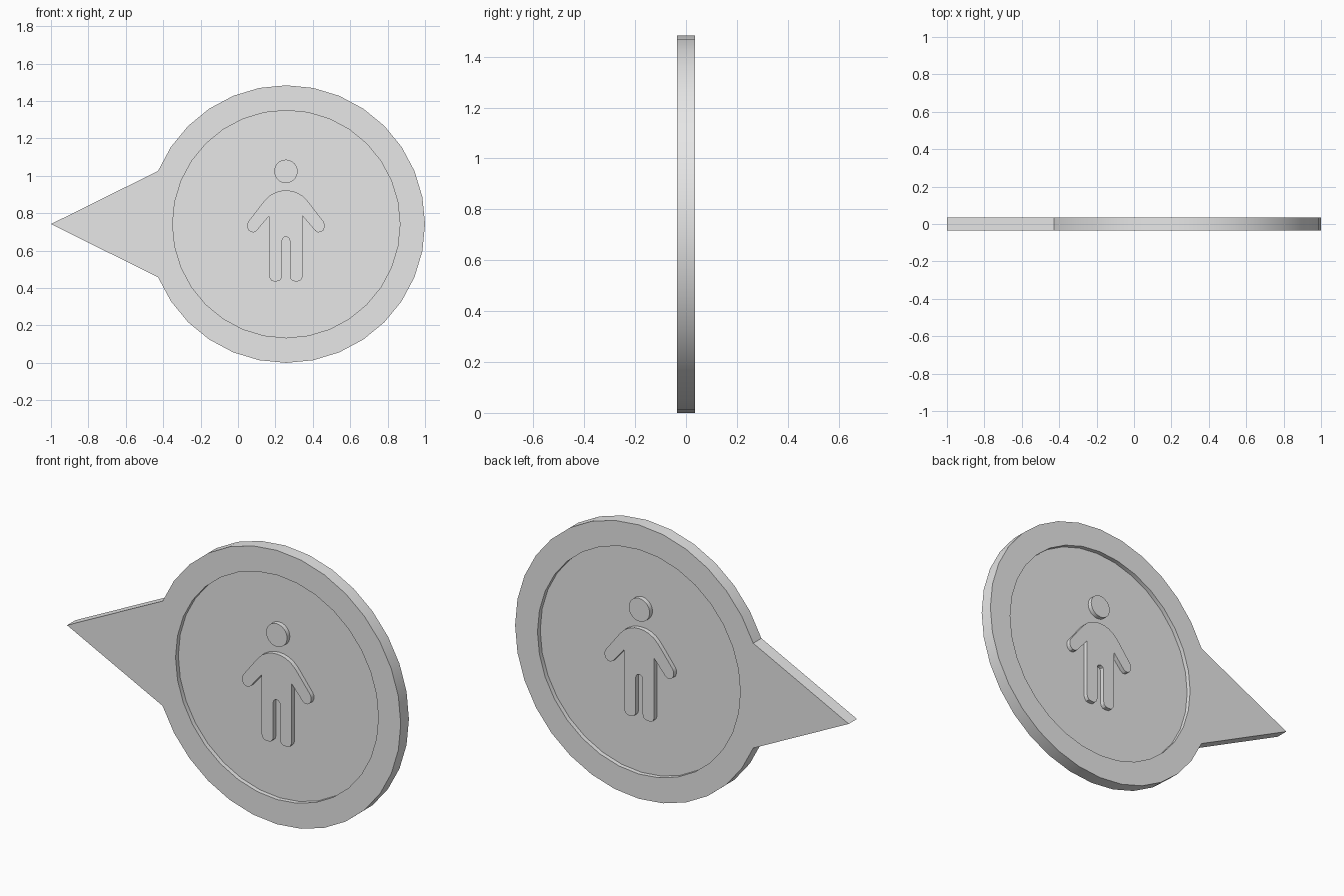
import bpy, bmesh, math

cube = bpy.data.objects.get("Cube")
if cube:
    bpy.data.objects.remove(cube, do_unlink=True)

CX, CZ = 0.258, 0.742      # centre of the round badge
R_OUT, R_IN = 0.742, 0.608
HALF = 0.035               # half thickness of frame and figure
PLATE = 0.011              # half thickness of the recessed plate

grey = bpy.data.materials.new("light_grey")
grey.use_nodes = True
grey.diffuse_color = (0.8, 0.8, 0.8, 1)
grey.node_tree.nodes["Principled BSDF"].inputs["Base Color"].default_value = (0.8, 0.8, 0.8, 1)


def circle(r, n=32, cx=CX, cz=CZ):
    return [(cx + r * math.cos(2 * math.pi * i / n),
             cz + r * math.sin(2 * math.pi * i / n)) for i in range(n)]


def finish(name, bm):
    bmesh.ops.recalc_face_normals(bm, faces=bm.faces[:])
    mesh = bpy.data.meshes.new(name)
    bm.to_mesh(mesh)
    bm.free()
    mesh.materials.append(grey)
    obj = bpy.data.objects.new(name, mesh)
    bpy.context.collection.objects.link(obj)
    bpy.ops.object.select_all(action='DESELECT')
    obj.select_set(True)
    bpy.context.view_layer.objects.active = obj
    bpy.ops.object.shade_smooth_by_angle(angle=math.radians(30))


def loop_verts(bm, points, y):
    return [bm.verts.new((x, y, z)) for x, z in points]


def prism(name, points, half):
    bm = bmesh.new()
    front, back = loop_verts(bm, points, -half), loop_verts(bm, points, half)
    bm.faces.new(front)
    bm.faces.new(back[::-1])
    n = len(points)
    for i in range(n):
        j = (i + 1) % n
        bm.faces.new((front[i], back[i], back[j], front[j]))
    finish(name, bm)


# Frame: a ring whose left side is drawn out into a pointer
outer, inner = circle(R_OUT), circle(R_IN)
tip = (-1.0, CZ)
outer[16] = tip
for mid, base in ((15, 14), (17, 18)):
    outer[mid] = tuple((a + b) / 2 for a, b in zip(outer[base], tip))
bm = bmesh.new()
loops = [loop_verts(bm, pts, y) for pts, y in
         ((outer, -HALF), (outer, HALF), (inner, HALF), (inner, -HALF))]
for k in range(4):
    a, b = loops[k], loops[(k + 1) % 4]
    for i in range(32):
        j = (i + 1) % 32
        bm.faces.new((a[i], a[j], b[j], b[i]))
finish("pointer_frame", bm)

# Recessed plate, set slightly into the frame
prism("recessed_plate", circle(R_IN + 0.006), PLATE)

# Person figure, raised on both sides of the plate
prism("figure_head", circle(0.0625, 32, CX - 0.002, 1.024), HALF)

half_body = [
    (0.027, 0.920), (0.055, 0.912), (0.086, 0.895), (0.110, 0.872), (0.128, 0.850),  # shoulder
    (0.200, 0.757), (0.207, 0.742), (0.207, 0.725), (0.200, 0.709),                  # hand
    (0.187, 0.699), (0.171, 0.698), (0.157, 0.706),
    (0.090, 0.785),                                                                  # armpit
    (0.090, 0.464), (0.085, 0.449), (0.076, 0.439), (0.064, 0.436),                  # foot
    (0.048, 0.436), (0.035, 0.439), (0.025, 0.449), (0.021, 0.464),
    (0.021, 0.653), (0.017, 0.666), (0.009, 0.672),                                  # crotch
]
body = [(0, 0.922)] + half_body + [(0, 0.674)] + [(-x, z) for x, z in reversed(half_body)]
prism("figure_body", [(CX - 0.002 + x, z) for x, z in body], HALF)
